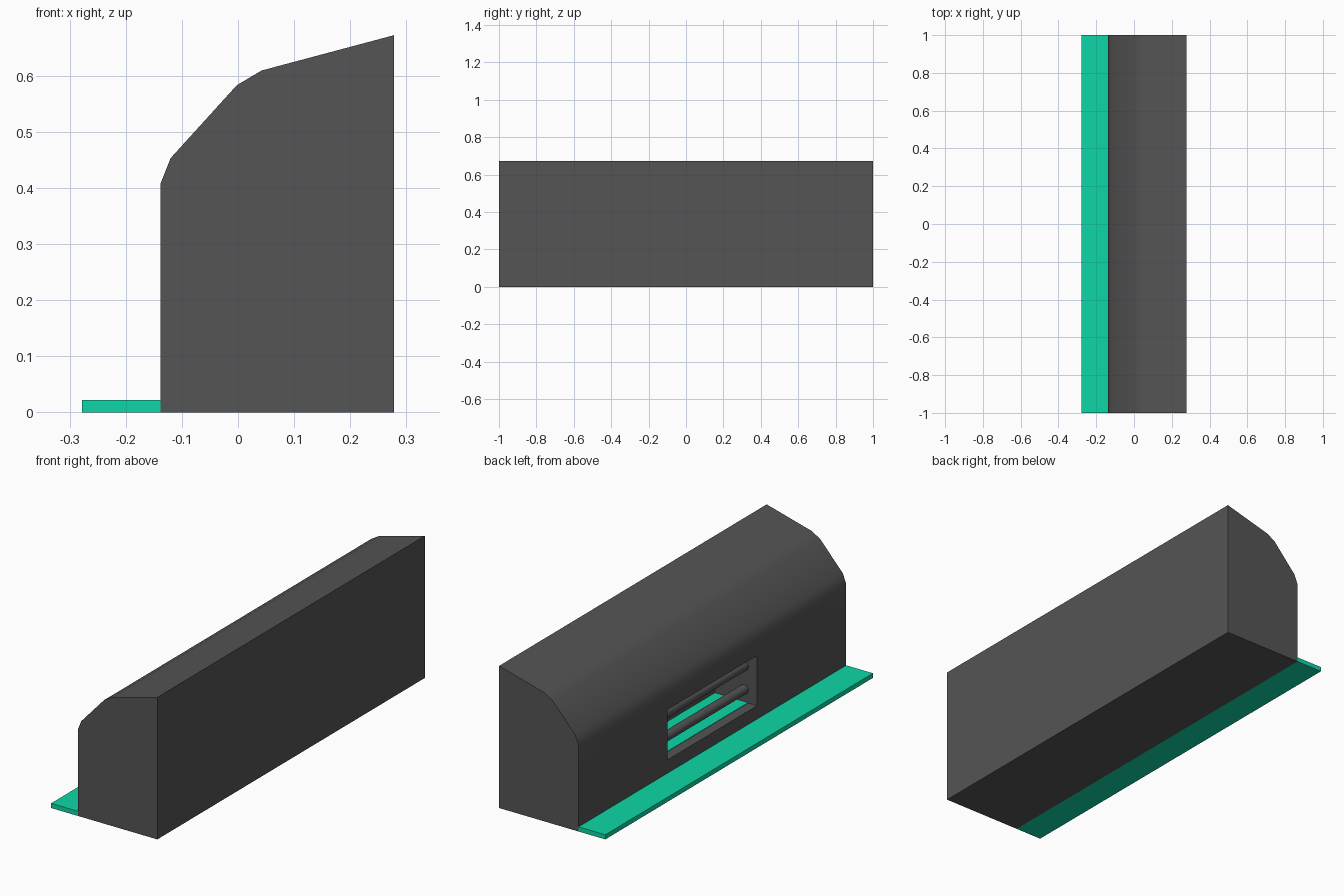
import bpy, bmesh, math

if "Cube" in bpy.data.objects:
    bpy.data.objects.remove(bpy.data.objects["Cube"])


def material(name, rgb):
    m = bpy.data.materials.new(name)
    m.diffuse_color = (*rgb, 1)
    m.use_nodes = True
    m.node_tree.nodes["Principled BSDF"].inputs["Base Color"].default_value = m.diffuse_color
    return m


dark = material("dark_grey", (0.09, 0.09, 0.09))
green = material("green", (0.004, 0.68, 0.38))


def box(name, lo, hi, mat=None):
    bpy.ops.mesh.primitive_cube_add(size=1, location=[(a + b) / 2 for a, b in zip(lo, hi)])
    ob = bpy.context.object
    ob.name = name
    ob.scale = [b - a for a, b in zip(lo, hi)]
    bpy.ops.object.transform_apply(location=False, rotation=False, scale=True)
    if mat:
        ob.data.materials.append(mat)
    return ob


# Housing: side profile extruded along y
profile = [(-0.138, 0), (-0.138, 0.408), (-0.12, 0.453), (-0.002, 0.583),
           (0.042, 0.609), (0.278, 0.672), (0.278, 0)]
bm = bmesh.new()
face = bm.faces.new([bm.verts.new((x, -1, z)) for x, z in profile])
ext = bmesh.ops.extrude_face_region(bm, geom=[face])
bmesh.ops.translate(bm, vec=(0, 2, 0),
                    verts=[g for g in ext["geom"] if isinstance(g, bmesh.types.BMVert)])
bmesh.ops.recalc_face_normals(bm, faces=bm.faces)
mesh = bpy.data.meshes.new("housing")
bm.to_mesh(mesh)
bm.free()
mesh.materials.append(dark)
housing = bpy.data.objects.new("housing", mesh)
bpy.context.collection.objects.link(housing)

# Recessed opening in the -x face
cutter = box("opening_cutter", (-0.3, -0.335, 0.085), (0.083, 0.335, 0.322), dark)
cutter.hide_render = True
cut = housing.modifiers.new("opening", 'BOOLEAN')
cut.operation = 'DIFFERENCE'
cut.solver = 'EXACT'
cut.object = cutter
bpy.ops.object.select_all(action='DESELECT')
housing.select_set(True)
bpy.context.view_layer.objects.active = housing
bpy.ops.object.modifier_apply(modifier="opening")
bpy.data.objects.remove(cutter)
bpy.ops.object.shade_smooth_by_angle(angle=math.radians(30))

# Green floor strip outside and green floor inside the opening
box("base_plate", (-0.278, -1, 0), (-0.138, 1, 0.022), green)
box("opening_floor", (-0.09, -0.335, 0.08), (0.083, 0.335, 0.087), green)

# Two horizontal bars across the opening
for name, z in (("lower_bar", 0.145), ("upper_bar", 0.256)):
    bpy.ops.mesh.primitive_cylinder_add(vertices=24, radius=0.022, depth=0.67,
                                        location=(-0.07, 0, z), rotation=(math.pi / 2, 0, 0))
    bar = bpy.context.object
    bar.name = name
    bar.data.materials.append(dark)
    bpy.ops.object.shade_smooth_by_angle(angle=math.radians(30))
